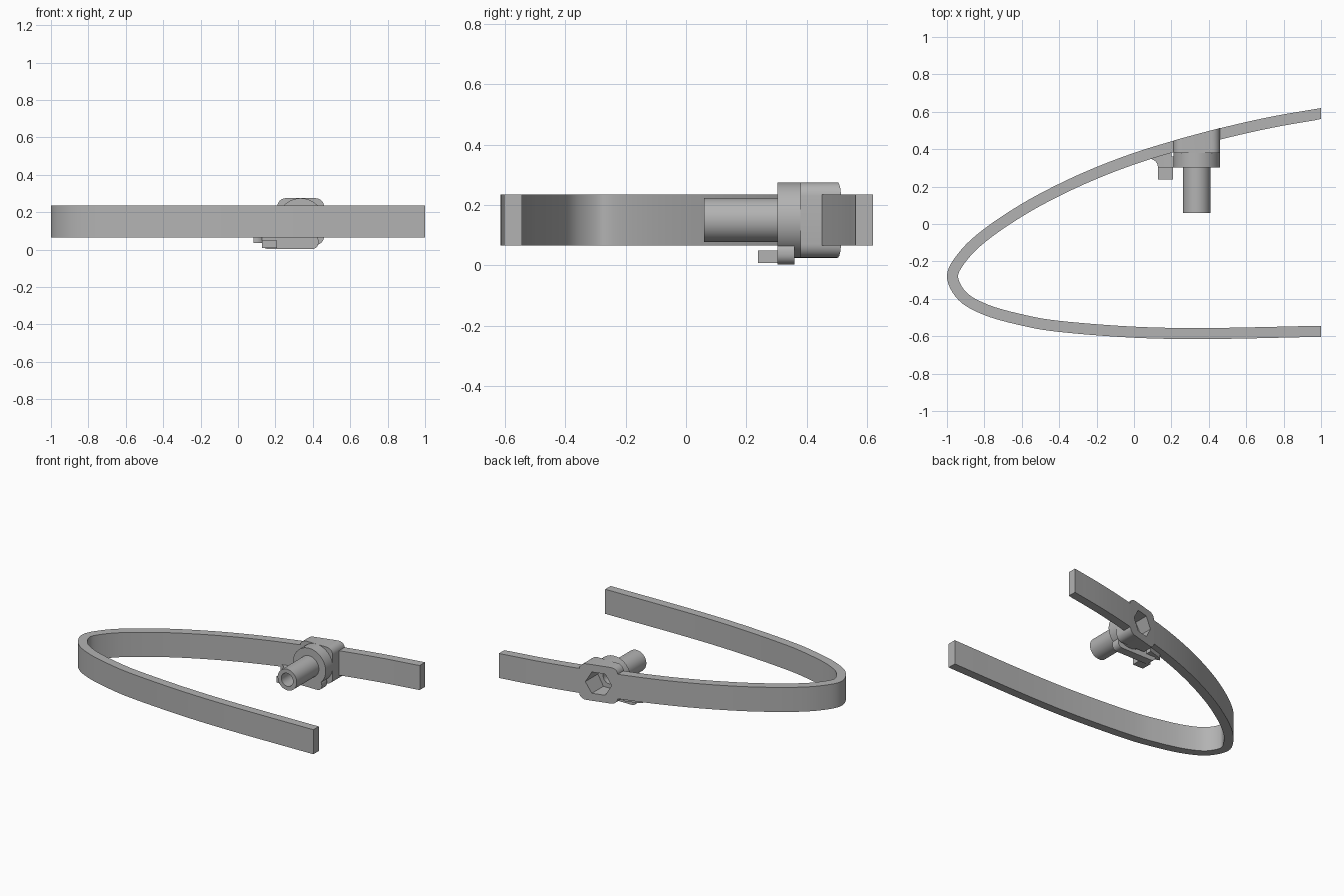
import bpy, bmesh, math
from mathutils import Vector

if "Cube" in bpy.data.objects:
    bpy.data.objects.remove(bpy.data.objects["Cube"], do_unlink=True)

grey = bpy.data.materials.new("plain_grey")
grey.use_nodes = True
GREY = (0.45, 0.45, 0.45, 1)
grey.diffuse_color = GREY
grey.node_tree.nodes["Principled BSDF"].inputs["Base Color"].default_value = GREY

CX, CZ = 0.335, 0.15          # axis of the bolt socket
Z0, Z1 = 0.065, 0.235         # lower and upper edge of the band


def finish(name, bm):
    bmesh.ops.recalc_face_normals(bm, faces=bm.faces)
    mesh = bpy.data.meshes.new(name)
    bm.to_mesh(mesh)
    bm.free()
    mesh.materials.append(grey)
    ob = bpy.data.objects.new(name, mesh)
    bpy.context.collection.objects.link(ob)
    return ob


def loft(name, first, second):
    """Solid between two matching closed outlines."""
    bm = bmesh.new()
    a = [bm.verts.new(p) for p in first]
    b = [bm.verts.new(p) for p in second]
    n = len(a)
    bm.faces.new(a)
    bm.faces.new(b)
    for i in range(n):
        j = (i + 1) % n
        bm.faces.new((a[i], a[j], b[j], b[i]))
    return finish(name, bm)


def along_y(name, outline, y0, back):
    """Push an x-z outline from y0 to back(x)."""
    return loft(name, [(x, y0, z) for x, z in outline],
                [(x, back(x), z) for x, z in outline])


def ring(radius, sides):
    return [(CX + radius * math.cos(math.tau * i / sides),
             CZ + radius * math.sin(math.tau * i / sides)) for i in range(sides)]


def rounded_rect(x0, x1, z0, z1, r, steps=6):
    pts = []
    corners = [(x1 - r, z1 - r), (x0 + r, z1 - r), (x0 + r, z0 + r), (x1 - r, z0 + r)]
    for k, (x, z) in enumerate(corners):
        for i in range(steps + 1):
            a = math.pi / 2 * (k + i / steps)
            pts.append((x + r * math.cos(a), z + r * math.sin(a)))
    return pts


def smooth_path(keys, steps=6):
    """Catmull-Rom path through the key points."""
    p = [Vector(k) for k in keys]
    p = [2 * p[0] - p[1]] + p + [2 * p[-1] - p[-2]]
    path = []
    for a, b, c, d in zip(p, p[1:], p[2:], p[3:]):
        for i in range(steps):
            t = i / steps
            path.append(0.5 * (2 * b + (c - a) * t + (2 * a - 5 * b + 4 * c - d) * t * t
                               + (3 * b - a - 3 * c + d) * t ** 3))
    return path + [p[-2]]


# Curved band: outer path, offset inwards
outer = smooth_path([
    (1, .62), (.73, .573), (.46, .512), (.2, .442), (0, .38), (-.2, .305), (-.4, .215),
    (-.6, .108), (-.8, -.025), (-.93, -.145), (-1, -.275), (-.94, -.405), (-.8, -.487),
    (-.6, -.543), (-.4, -.577), (0, -.608), (.4, -.615), (1, -.603)])
inner = []
for i, p in enumerate(outer):
    d = (outer[min(i + 1, len(outer) - 1)] - outer[max(i - 1, 0)]).normalized()
    q = p + 0.059 * Vector((-d.y, d.x))
    inner.append(Vector((min(q.x, 1), q.y)))
inner[0].x = inner[-1].x = 1

bm = bmesh.new()
rows = [[bm.verts.new((p.x, p.y, z)) for p, z in ((o, Z0), (o, Z1), (n, Z1), (n, Z0))]
        for o, n in zip(outer, inner)]
for a, b in zip(rows, rows[1:]):
    for k in range(4):
        m = (k + 1) % 4
        bm.faces.new((a[k], a[m], b[m], b[k]))
bm.faces.new(rows[0])
bm.faces.new(rows[-1])
band = finish("curved_band", bm)


def band_back(x):
    """Outer surface of the band's rear arm."""
    for a, b in zip(outer, outer[1:]):
        if b.x <= x <= a.x:
            return b.y + (a.y - b.y) * (x - b.x) / (a.x - b.x) + 0.001


# Mounting block, flange and tube
block = along_y("mounting_block", rounded_rect(.21, .46, .025, .275, .045), .38, band_back)
flange = along_y("round_flange", ring(.125, 48), .303, lambda x: .4)
tube = along_y("tube", ring(.073, 40), .06, lambda x: .32)

# Side arm under the flange, its peg and the curved web joining it to the band
arm = along_y("lower_arm", rounded_rect(.128, .43, .003, .08, .034), .303, lambda x: .36)
peg = along_y("locating_peg", [(.128, .008), (.208, .008), (.208, .05), (.128, .05)],
              .238, lambda x: .31)
web_outline = [(.128 - .045 * math.sin(a), .303 + .045 * (1 - math.cos(a)))
               for a in (0, 0)][:1]
web_outline = [(.083 + .045 * math.cos(math.pi / 2 * i / 6),
                .303 + .045 * math.sin(math.pi / 2 * i / 6)) for i in range(7)]
web_outline += [(.1, .37), (.2, .4), (.2, .303)]
web = loft("arm_web", [(x, y, .035) for x, y in web_outline],
           [(x, y, .08) for x, y in web_outline])

# Through bore and hexagonal nut recess
bore = along_y("bore_cutter", ring(.045, 32), 0, lambda x: .7)
recess = along_y("hex_cutter", ring(.085, 6), .365, lambda x: .7)
cuts = {band: [recess], block: [recess, bore], flange: [recess, bore], tube: [bore]}
for part, cutters in cuts.items():
    bpy.context.view_layer.objects.active = part
    for cutter in cutters:
        mod = part.modifiers.new("cut", "BOOLEAN")
        mod.operation = "DIFFERENCE"
        mod.solver = "EXACT"
        mod.object = cutter
        bpy.ops.object.modifier_apply(modifier=mod.name)
for cutter in (bore, recess):
    bpy.data.objects.remove(cutter, do_unlink=True)

# Smooth the curved walls, keep the edges crisp
bpy.ops.object.select_all(action="DESELECT")
for part in (band, block, flange, tube, arm, peg, web):
    part.select_set(True)
bpy.context.view_layer.objects.active = band
bpy.ops.object.shade_smooth_by_angle(angle=math.radians(30))
